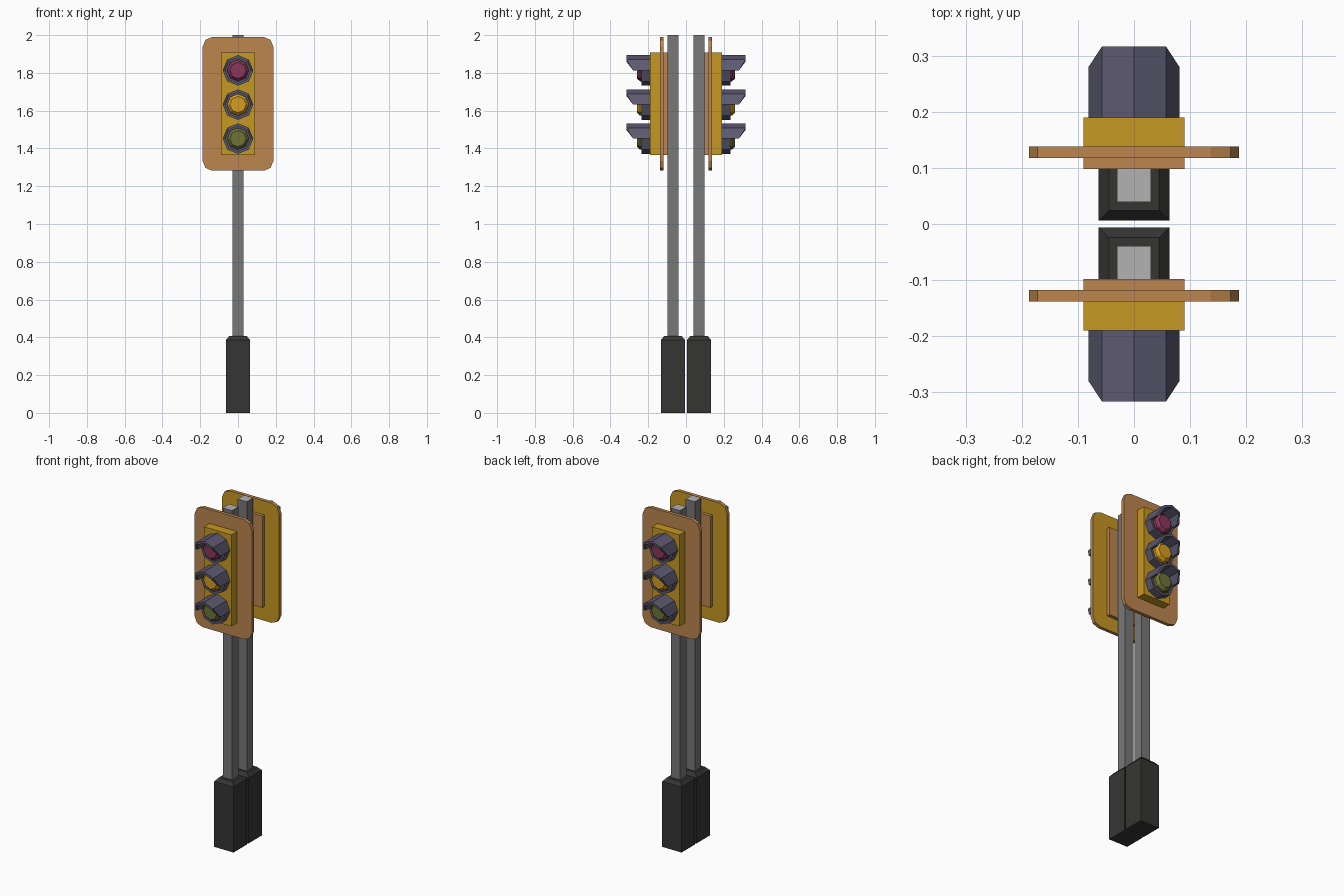
import bpy, bmesh, math
from mathutils import Matrix

if "Cube" in bpy.data.objects:
    bpy.data.objects.remove(bpy.data.objects["Cube"])


def material(name, r, g, b):
    m = bpy.data.materials.new(name)
    lin = [((c / 255 + 0.055) / 1.055) ** 2.4 for c in (r, g, b)]
    m.diffuse_color = (*lin, 1)
    m.use_nodes = True
    m.node_tree.nodes["Principled BSDF"].inputs["Base Color"].default_value = m.diffuse_color
    return m


BROWN = material("orange_brown", 188, 134, 79)
YELLOW = material("housing_yellow", 198, 152, 34)
SLATE = material("visor_slate", 92, 90, 112)
GREY = material("pole_grey", 120, 120, 120)
LIGHT = material("pole_top_grey", 178, 178, 178)
DARK = material("base_dark", 53, 54, 52)
RED = material("lens_red", 138, 54, 90)
AMBER = material("lens_amber", 214, 158, 28)
GREEN = material("lens_green", 110, 116, 52)


def loft(name, loops, mats, turn, closed=False, rule=None):
    """Skin a row of equal point loops; rule(normal) picks faces for the second material."""
    bm = bmesh.new()
    rows = [[bm.verts.new(p) for p in loop] for loop in loops]
    n = len(rows[0])
    pairs = list(zip(rows, rows[1:])) + ([(rows[-1], rows[0])] if closed else [])
    for a, b in pairs:
        for i in range(n):
            j = (i + 1) % n
            bm.faces.new((a[i], a[j], b[j], b[i]))
    if not closed:
        bm.faces.new(rows[0][::-1])
        bm.faces.new(rows[-1])
    bmesh.ops.recalc_face_normals(bm, faces=bm.faces)
    if rule:
        for f in bm.faces:
            f.normal_update()
            f.material_index = int(rule(f.normal))
    bm.transform(Matrix.Rotation(turn, 4, "Z"))
    me = bpy.data.meshes.new(name)
    bm.to_mesh(me)
    bm.free()
    for m in mats:
        me.materials.append(m)
    ob = bpy.data.objects.new(name, me)
    bpy.context.collection.objects.link(ob)
    return ob


def square(h, cy, z):
    return [(-h, cy - h, z), (h, cy - h, z), (h, cy + h, z), (-h, cy + h, z)]


def panel(hx, z0, z1, y):
    return [(-hx, y, z0), (hx, y, z0), (hx, y, z1), (-hx, y, z1)]


def rounded(hx, z0, z1, r, y):
    """Rectangle outline with two-segment rounded corners."""
    centres = [(hx - r, z1 - r), (r - hx, z1 - r), (r - hx, z0 + r), (hx - r, z0 + r)]
    pts = []
    for k, (cx, cz) in enumerate(centres):
        for s in range(3):
            a = math.radians(90 * k + 45 * s)
            pts.append((cx + r * math.cos(a), y, cz + r * math.sin(a)))
    return pts


def polar(r, deg, y, cz):
    a = math.radians(deg)
    return (r * math.cos(a), y, cz + r * math.sin(a))


def wall(deg, y_back, y_front, cz, outer=0.081, inner=0.067):
    """Cross-section of a tube wall at one angle."""
    return [polar(outer, deg, y_back, cz), polar(outer, deg, y_front, cz),
            polar(inner, deg, y_front, cz), polar(inner, deg, y_back, cz)]


def signal(side, turn):
    # base with chamfered top, and square pole with pale top
    cy = -0.069
    loft(side + "_base", [square(0.063, cy, 0), square(0.063, cy, 0.387),
                          square(0.045, cy, 0.408)], [DARK], turn)
    loft(side + "_pole", [square(0.03, cy, 0.40), square(0.03, cy, 2.0)],
         [GREY, LIGHT], turn, rule=lambda n: n.z > 0.9)
    # back box, rounded backplate (yellow behind), front housing
    loft(side + "_back_box", [panel(0.09, 1.366, 1.907, -0.098),
                              panel(0.09, 1.366, 1.907, -0.119)], [BROWN], turn)
    loft(side + "_backplate", [rounded(0.187, 1.282, 1.99, 0.051, -0.118),
                               rounded(0.187, 1.282, 1.99, 0.051, -0.138)],
         [BROWN, YELLOW], turn, rule=lambda n: n.y > 0.9)
    loft(side + "_housing", [panel(0.09, 1.366, 1.907, -0.137),
                             panel(0.09, 1.366, 1.907, -0.190)], [YELLOW], turn)
    # three lamps: octagonal ring, half-tube visor, bevelled lens
    for colour, mat, cz in (("red", RED, 1.813), ("amber", AMBER, 1.632), ("green", GREEN, 1.452)):
        name = f"{side}_{colour}"
        loft(name + "_ring", [wall(45 * k, -0.189, -0.235, cz) for k in range(8)],
             [SLATE], turn, closed=True)
        loft(name + "_visor", [wall(45 * k, -0.189, -0.280 if k in (0, 4) else -0.316, cz)
                               for k in range(5)], [SLATE], turn)
        loft(name + "_socket", [[polar(0.068, 45 * k, y, cz) for k in range(8)]
                                for y in (-0.189, -0.215)], [SLATE], turn)
        loft(name + "_lens", [[polar(r, 45 * k, y, cz) for k in range(8)]
                              for r, y in ((0.058, -0.20), (0.058, -0.243), (0.043, -0.260))],
             [mat], turn)


signal("front", 0)
signal("rear", math.pi)
